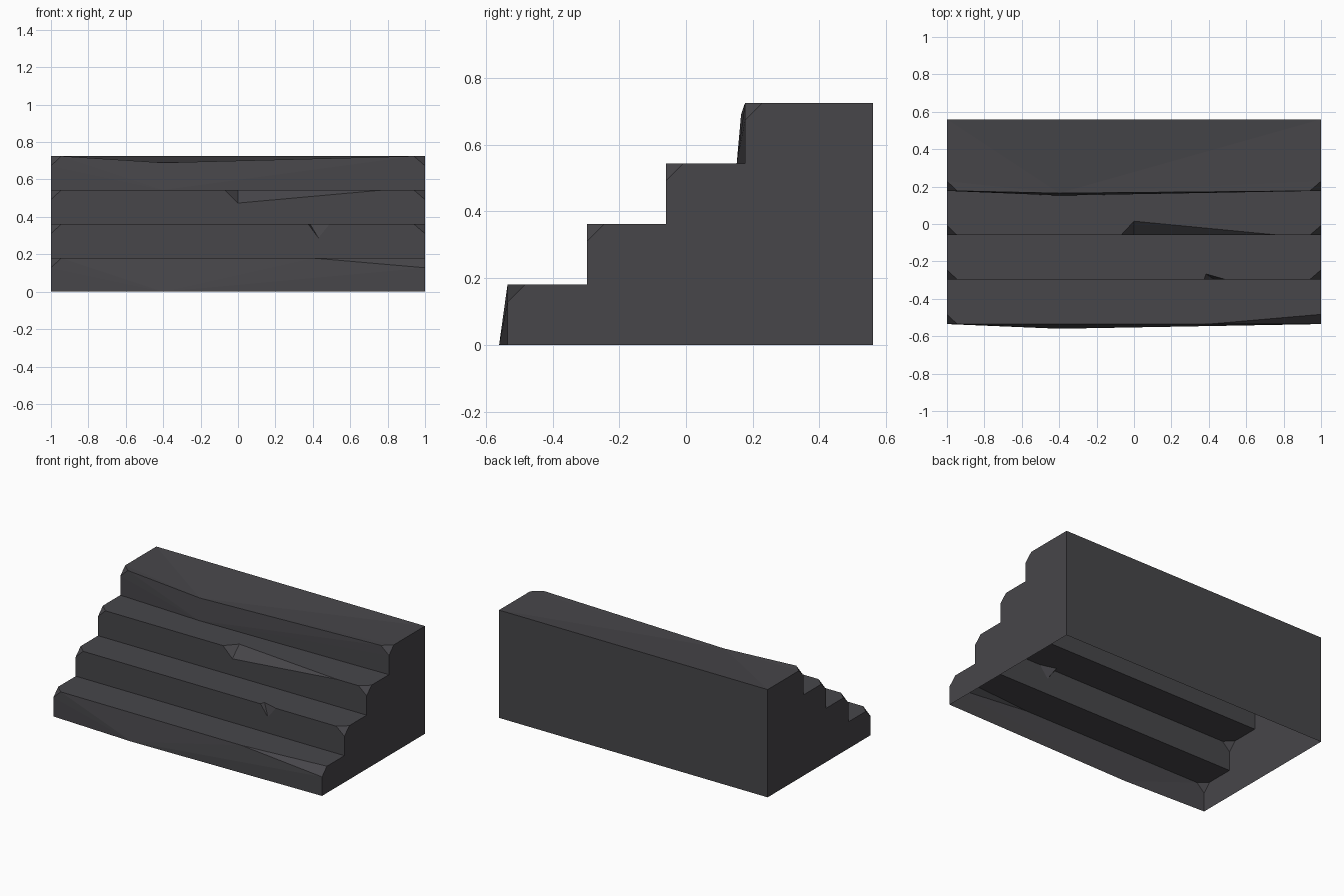
import bpy
import bmesh

cube = bpy.data.objects.get("Cube")
if cube:
    bpy.data.objects.remove(cube, do_unlink=True)

BACK, CHIP, BULGE_X, BULGE = 0.56, 0.052, -0.4, 0.025
HEIGHTS = [0.18, 0.362, 0.544, 0.725]
FRONTS = [-0.535, -0.297, -0.06, 0.177]
RIGHT_CHIP = [0.4, 0.94, 0.94, 0.94]       # where the chipped left-hand corner begins
BULGED = {0, 3}                            # steps with a bowed riser
# Broken notches: start, riser x, riser depth, tread x, tread depth, end
NOTCHES = {1: (0.375, 0.43, 0.075, 0.385, 0.03, 0.49),
           2: (-0.07, 0.0, 0.07, 0.0, 0.075, 0.78)}

stone = bpy.data.materials.new("dark grey stone")
stone.use_nodes = True
colour = (0.063, 0.061, 0.068, 1)
stone.diffuse_color = colour
shader = next(n for n in stone.node_tree.nodes if n.type == 'BSDF_PRINCIPLED')
shader.inputs["Base Color"].default_value = colour

bm = bmesh.new()
verts = {}


def face(points):
    corners = []
    for p in points:
        key = tuple(round(c, 4) for c in p)
        if key not in verts:
            verts[key] = bm.verts.new(key)
        corners.append(verts[key])
    bm.faces.new(corners)


def fan(points, hub):
    """Triangles from the hub to the rest of an outline."""
    i = points.index(hub)
    ring = points[i + 1:] + points[:i]
    for a, b in zip(ring, ring[1:]):
        face([hub, a, b])


def step_base(i):
    """Bottom line of a riser, from x = -1 to x = 1."""
    y, z = FRONTS[i], HEIGHTS[i - 1] if i else 0.0
    middle = [(BULGE_X, y - BULGE, z)] if i in BULGED else []
    return [(-1, y, z)] + middle + [(1, y, z)]


side = []
for i, (y, z) in enumerate(zip(FRONTS, HEIGHTS)):
    base = step_base(i)
    start, end = (-0.945, y, z), (RIGHT_CHIP[i], y, z)
    rim, lip = [start], [start]

    # Chipped notch along the nosing
    if i in NOTCHES:
        a, bx, dz, cx, dy, d = NOTCHES[i]
        A, B, C, D = (a, y, z), (bx, y, z - dz), (cx, y + dy, z), (d, y, z)
        face([A, B, C])
        face([B, D, C])
        rim += [A, B, D]
        lip += [A, C, D]

    # Worn dip at the front of the top step
    dip = (BULGE_X, y - 0.012, z - 0.035)
    if i == 3:
        rim.append(dip)
        lip.append(dip)

    # Chipped end corners
    for x, corner in ((-1, start), (1, end)):
        face([corner, (x, y, z - CHIP), (x, y + CHIP, z)])
    rim = [(-1, y, z - CHIP)] + rim + [end, (1, y, z - CHIP)]
    lip = [(-1, y + CHIP, z)] + lip + [end, (1, y + CHIP, z)]

    # Riser
    outline = base + rim[::-1]
    if i in BULGED:
        fan(outline, base[1])
    else:
        face(outline)

    # Tread
    if i == 3:
        fan(lip + [(1, BACK, z), (-1, BACK, z)], dip)
    else:
        face(lip + step_base(i + 1)[::-1])
    side += [base[0][1:], (y, z - CHIP), (y + CHIP, z)]

# End walls and back wall; the underside stays open
side += [(BACK, HEIGHTS[-1]), (BACK, 0)]
for x in (-1, 1):
    face([(x, y, z) for y, z in side])
face([(x, BACK, z) for x, z in
      ((-1, 0), (1, 0), (1, HEIGHTS[-1]), (-1, HEIGHTS[-1]))])

bmesh.ops.recalc_face_normals(bm, faces=bm.faces[:])
mesh = bpy.data.meshes.new("stone_steps")
bm.to_mesh(mesh)
bm.free()
mesh.materials.append(stone)
steps = bpy.data.objects.new("stone_steps", mesh)
bpy.context.collection.objects.link(steps)
